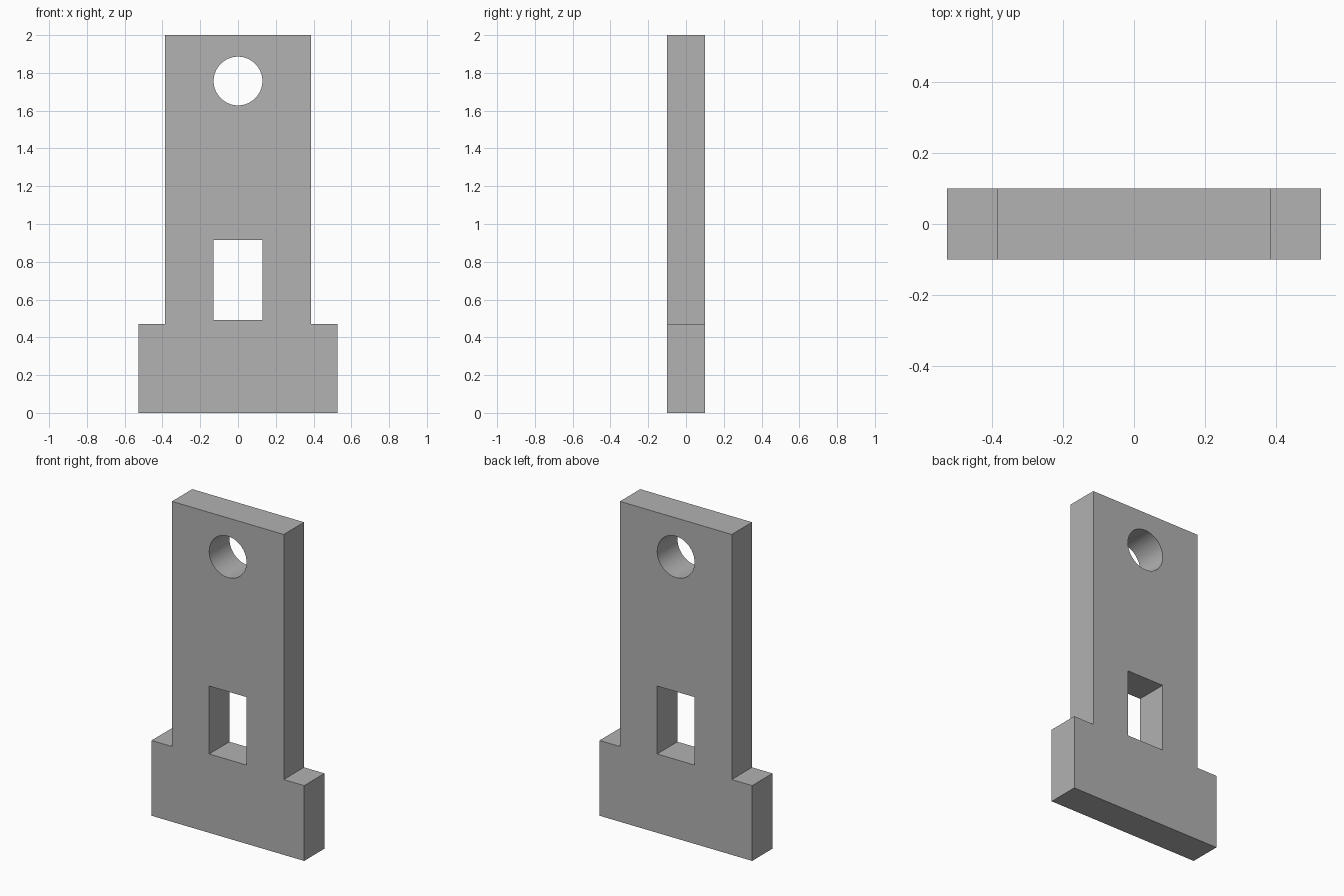
import bpy, bmesh, math

cube = bpy.data.objects.get("Cube")
if cube:
    bpy.data.objects.remove(cube, do_unlink=True)

HALF_DEPTH = 0.1
HOLE_Z, HOLE_R = 1.757, 0.129

grey = bpy.data.materials.new("plain grey")
grey.use_nodes = True
colour = (0.445, 0.445, 0.445, 1)
grey.diffuse_color = colour
grey.node_tree.nodes["Principled BSDF"].inputs["Base Color"].default_value = colour


def prism(name, outline, half):
    """Extrude an x-z outline along y, centred on y = 0."""
    bm = bmesh.new()
    face = bm.faces.new([bm.verts.new((x, -half, z)) for x, z in outline])
    new = bmesh.ops.extrude_face_region(bm, geom=[face])["geom"]
    verts = [v for v in new if isinstance(v, bmesh.types.BMVert)]
    bmesh.ops.translate(bm, verts=verts, vec=(0, 2 * half, 0))
    bmesh.ops.recalc_face_normals(bm, faces=bm.faces)
    mesh = bpy.data.meshes.new(name)
    bm.to_mesh(mesh)
    bm.free()
    mesh.materials.append(grey)
    obj = bpy.data.objects.new(name, mesh)
    bpy.context.collection.objects.link(obj)
    return obj


# Tall plate with a wider foot: right half of the outline, mirrored
half_outline = [(0.527, 0), (0.527, 0.47), (0.386, 0.47), (0.386, 2)]
outline = half_outline + [(-x, z) for x, z in reversed(half_outline)]
plate = prism("slotted_plate", outline, HALF_DEPTH)

# Cutters for the round hole and the rectangular window
steps = 64
circle = [(HOLE_R * math.cos(i * math.tau / steps),
           HOLE_Z + HOLE_R * math.sin(i * math.tau / steps)) for i in range(steps)]
window = [(-0.129, 0.492), (0.129, 0.492), (0.129, 0.916), (-0.129, 0.916)]
cutters = [prism("round_hole_cutter", circle, 0.2),
           prism("window_cutter", window, 0.2)]

bpy.context.view_layer.objects.active = plate
for cutter in cutters:
    cutter.hide_render = True
    cut = plate.modifiers.new(cutter.name, "BOOLEAN")
    cut.operation = "DIFFERENCE"
    cut.solver = "EXACT"
    cut.object = cutter
    bpy.ops.object.modifier_apply(modifier=cut.name)
    bpy.data.objects.remove(cutter, do_unlink=True)

# Smooth hole wall, sharp edges elsewhere
bpy.ops.object.select_all(action="DESELECT")
plate.select_set(True)
bpy.ops.object.shade_smooth_by_angle(angle=math.radians(30))
